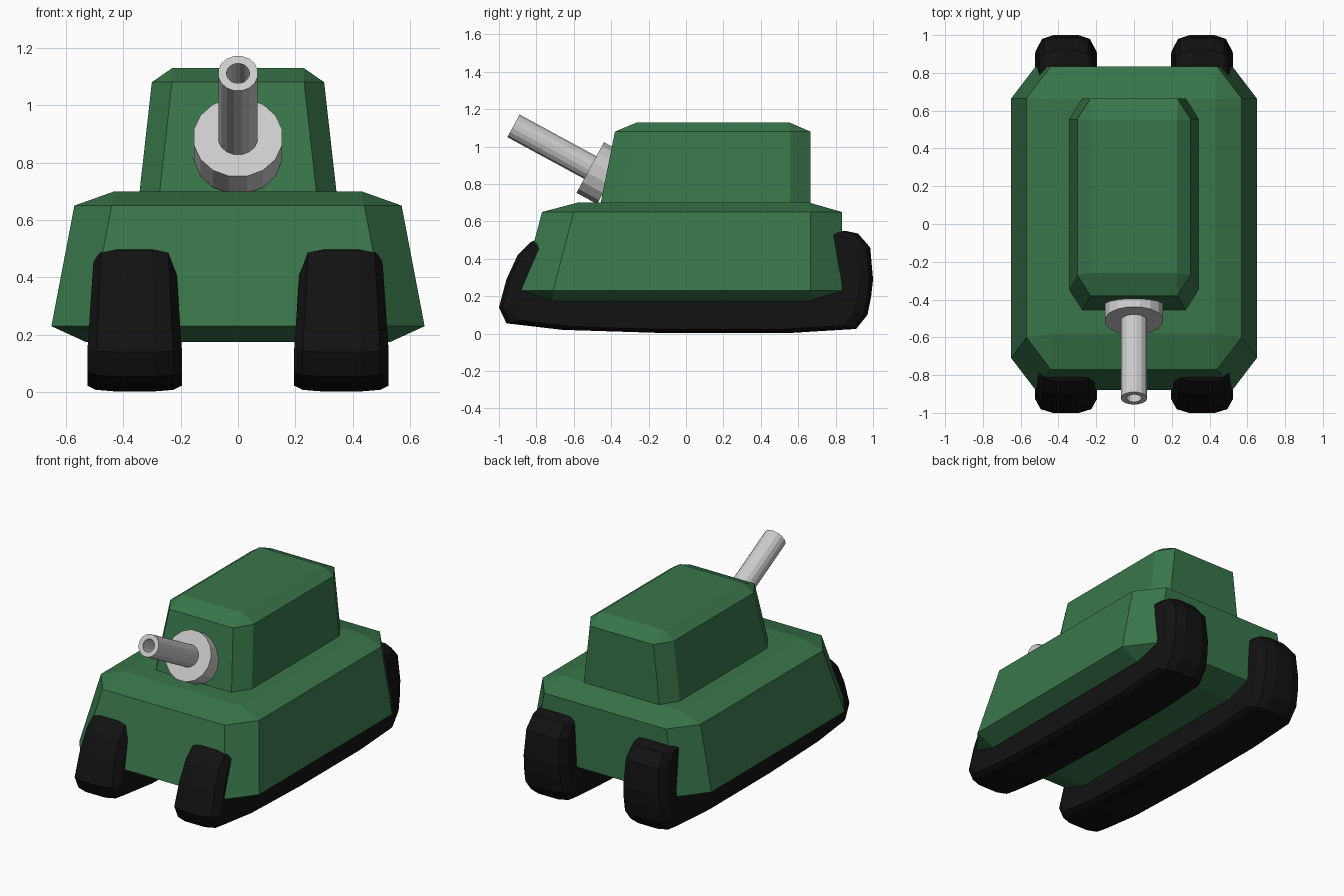
import bpy, bmesh, math
from mathutils import Matrix

if "Cube" in bpy.data.objects:
    bpy.data.objects.remove(bpy.data.objects["Cube"])


def material(name, rgb):
    m = bpy.data.materials.new(name)
    m.diffuse_color = (*rgb, 1)
    m.use_nodes = True
    m.node_tree.nodes["Principled BSDF"].inputs["Base Color"].default_value = m.diffuse_color
    return m


GREEN = material("green_paint", (0.04, 0.18, 0.07))
BLACK = material("black_rubber", (0.006, 0.006, 0.006))


def finish(bm, name, mat=None):
    bmesh.ops.recalc_face_normals(bm, faces=bm.faces[:])
    me = bpy.data.meshes.new(name)
    bm.to_mesh(me)
    bm.free()
    ob = bpy.data.objects.new(name, me)
    bpy.context.collection.objects.link(ob)
    if mat:
        me.materials.append(mat)
    return ob


def chamfered_block(name, levels, mat):
    """levels: (z, half width, front y, back y, corner cut x, corner cut y)"""
    bm = bmesh.new()
    for z, w, y0, y1, cx, cy in levels:
        for s in (-1, 1):
            for y, d in ((y0, 1), (y1, -1)):
                bm.verts.new((s * (w - cx), y, z))
                if cx:
                    bm.verts.new((s * w, y + d * cy, z))
    bmesh.ops.convex_hull(bm, input=bm.verts[:])
    bmesh.ops.dissolve_limit(bm, angle_limit=math.radians(2),
                             verts=bm.verts[:], edges=bm.edges[:])
    return finish(bm, name, mat)


def bridge(bm, rings, caps=True):
    n = len(rings[0])
    for a, b in zip(rings, rings[1:]):
        for i in range(n):
            j = (i + 1) % n
            bm.faces.new((a[i], a[j], b[j], b[i]))
    if caps:
        bm.faces.new(rings[0])
        bm.faces.new(rings[-1])


# Hull and turret: tapered blocks with chamfered edges
chamfered_block("hull", [
    (0.175, 0.53, -0.71, 0.66, 0, 0),
    (0.23, 0.65, -0.88, 0.835, 0.13, 0.17),
    (0.65, 0.57, -0.77, 0.835, 0.13, 0.17),
    (0.70, 0.43, -0.58, 0.66, 0, 0)], GREEN)
chamfered_block("turret", [
    (0.68, 0.345, -0.46, 0.665, 0.07, 0.11),
    (1.08, 0.30, -0.38, 0.665, 0.07, 0.11),
    (1.13, 0.228, -0.26, 0.55, 0, 0)], GREEN)

# Tracks: side profile (y, z) lofted across the width with rounded shoulders
PROFILE = [(-1.0, 0.14), (-0.96, 0.055), (-0.66, 0.02), (-0.12, 0.003),
           (0.55, 0.003), (0.91, 0.025), (0.97, 0.10), (0.99, 0.20),
           (1.0, 0.29), (0.985, 0.46), (0.92, 0.535), (0.85, 0.55),
           (0.70, 0.53), (-0.68, 0.52), (-0.76, 0.515), (-0.83, 0.49),
           (-0.90, 0.42), (-0.96, 0.29)]
SECTION = [(-0.165, 0.925), (-0.135, 0.98), (-0.07, 1.0),
           (0.07, 1.0), (0.135, 0.98), (0.165, 0.925)]
for side, label in ((-1, "left"), (1, "right")):
    bm = bmesh.new()
    rings = []
    for dx, k in SECTION:
        ring = []
        for y, z in PROFILE:
            taper = 1 - 0.38 * max(0, z - 0.13)
            ring.append(bm.verts.new((side * 0.36 + dx * taper, y * k,
                                      0.27 + (z - 0.27) * k)))
        rings.append(ring)
    bridge(bm, rings)
    finish(bm, label + "_track", BLACK)

# Gun: mantlet disc and hollow barrel, turned about one raised axis
TILT = Matrix.Translation((0, -0.512, 0.888)) @ Matrix.Rotation(
    math.radians(90 - 28.5), 4, 'X')


def turned(name, outline, sides):
    bm = bmesh.new()
    rings = []
    for r, t in outline:
        rings.append([bm.verts.new((r * math.cos(a), r * math.sin(a), t))
                      for a in (math.tau * (i + 0.5) / sides for i in range(sides))])
    bridge(bm, rings)
    bmesh.ops.transform(bm, matrix=TILT, verts=bm.verts[:])
    return finish(bm, name)


turned("gun_mantlet", [(0.157, -0.125), (0.157, 0)], 16)
turned("gun_barrel", [(0.07, -0.10), (0.07, 0.467), (0.04, 0.467), (0.04, 0.15)], 16)
